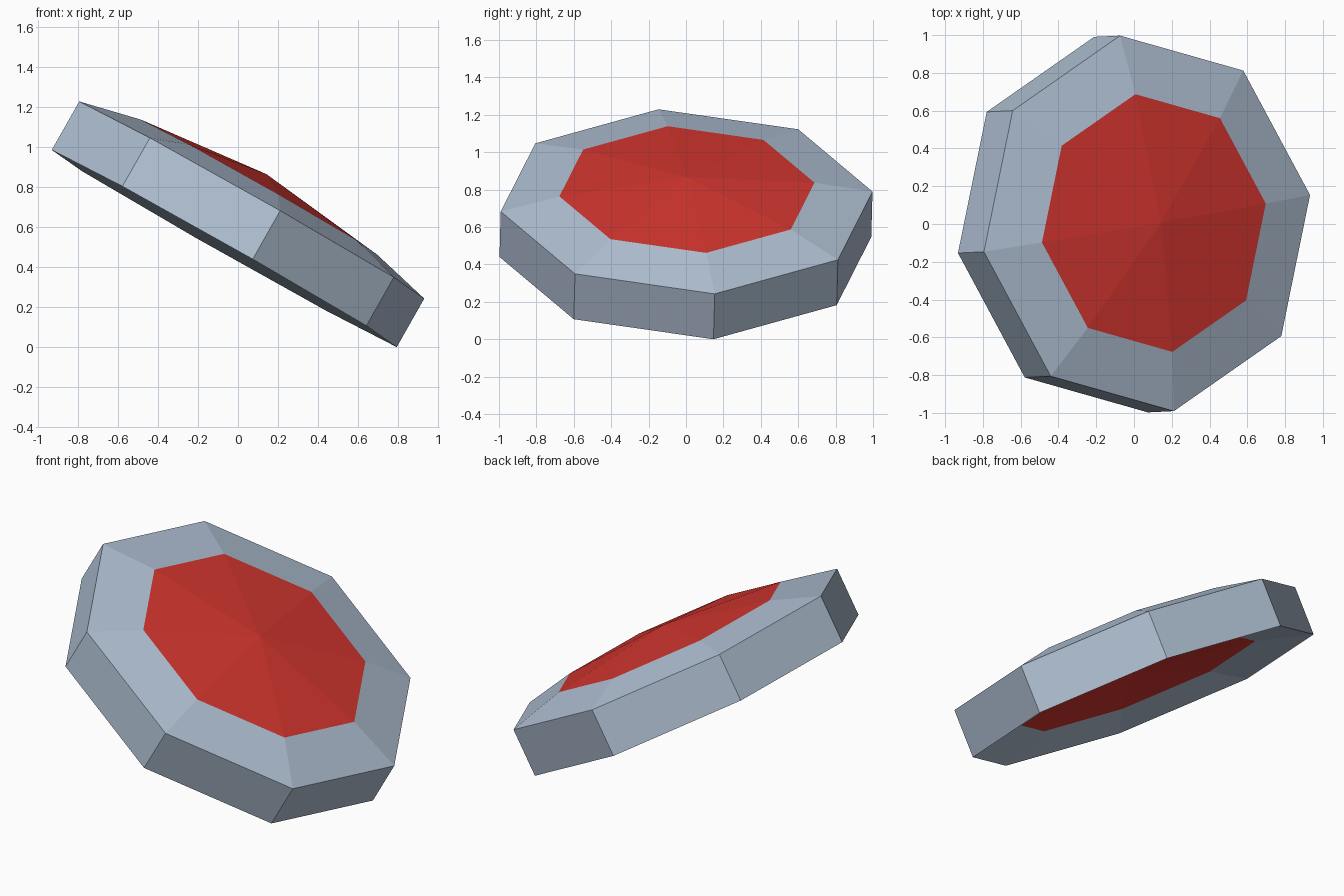
import bpy, bmesh, math
from mathutils import Vector, Matrix

if "Cube" in bpy.data.objects:
    bpy.data.objects.remove(bpy.data.objects["Cube"])

SIDES, THICK = 8, 0.279
# dome profile: (radius, height) for the rim and the coloured ring, plus crown height
RIM, RING, CROWN = (1.0055, 0.0), (0.69, 0.074), 0.149


def material(name, rgb):
    m = bpy.data.materials.new(name)
    m.diffuse_color = (*rgb, 1)
    m.use_nodes = True
    m.node_tree.nodes["Principled BSDF"].inputs["Base Color"].default_value = m.diffuse_color
    return m


# Tilted frame of the panel
n = Vector((0.493, 0.024, 0.870)).normalized()
u = Vector((0.8635, 0.15, -0.49))
u = (u - n * u.dot(n)).normalized()
v = n.cross(u)
frame = Matrix((u, v, n)).transposed()

bm = bmesh.new()


def ring(radius, z):
    return [bm.verts.new((radius * math.cos(i * math.tau / SIDES),
                          radius * math.sin(i * math.tau / SIDES), z))
            for i in range(SIDES)]


def dome(z):
    """Shallow faceted dome: pale outer band, red centre."""
    outer, inner = ring(RIM[0], z + RIM[1]), ring(RING[0], z + RING[1])
    tip = bm.verts.new((0, 0, z + CROWN))
    for i in range(SIDES):
        j = (i + 1) % SIDES
        bm.faces.new((outer[i], outer[j], inner[j], inner[i]))
        bm.faces.new((inner[i], inner[j], tip)).material_index = 1
    return outer


# Upper dome, matching hollow underside, and rim wall
low, high = dome(-THICK / 2), dome(THICK / 2)
for i in range(SIDES):
    j = (i + 1) % SIDES
    bm.faces.new((low[i], low[j], high[j], high[i]))
bmesh.ops.recalc_face_normals(bm, faces=bm.faces)

# Tilt it and stand it on the ground
bmesh.ops.transform(bm, matrix=frame.to_4x4(), verts=bm.verts)
bmesh.ops.translate(bm, vec=(0, 0, -min(p.co.z for p in bm.verts)), verts=bm.verts)

mesh = bpy.data.meshes.new("tilted_octagon_disc")
bm.to_mesh(mesh)
bm.free()
mesh.materials.append(material("pale steel blue", (0.434, 0.527, 0.651)))
mesh.materials.append(material("red", (0.651, 0.036, 0.028)))
bpy.context.collection.objects.link(bpy.data.objects.new("tilted_octagon_disc", mesh))
